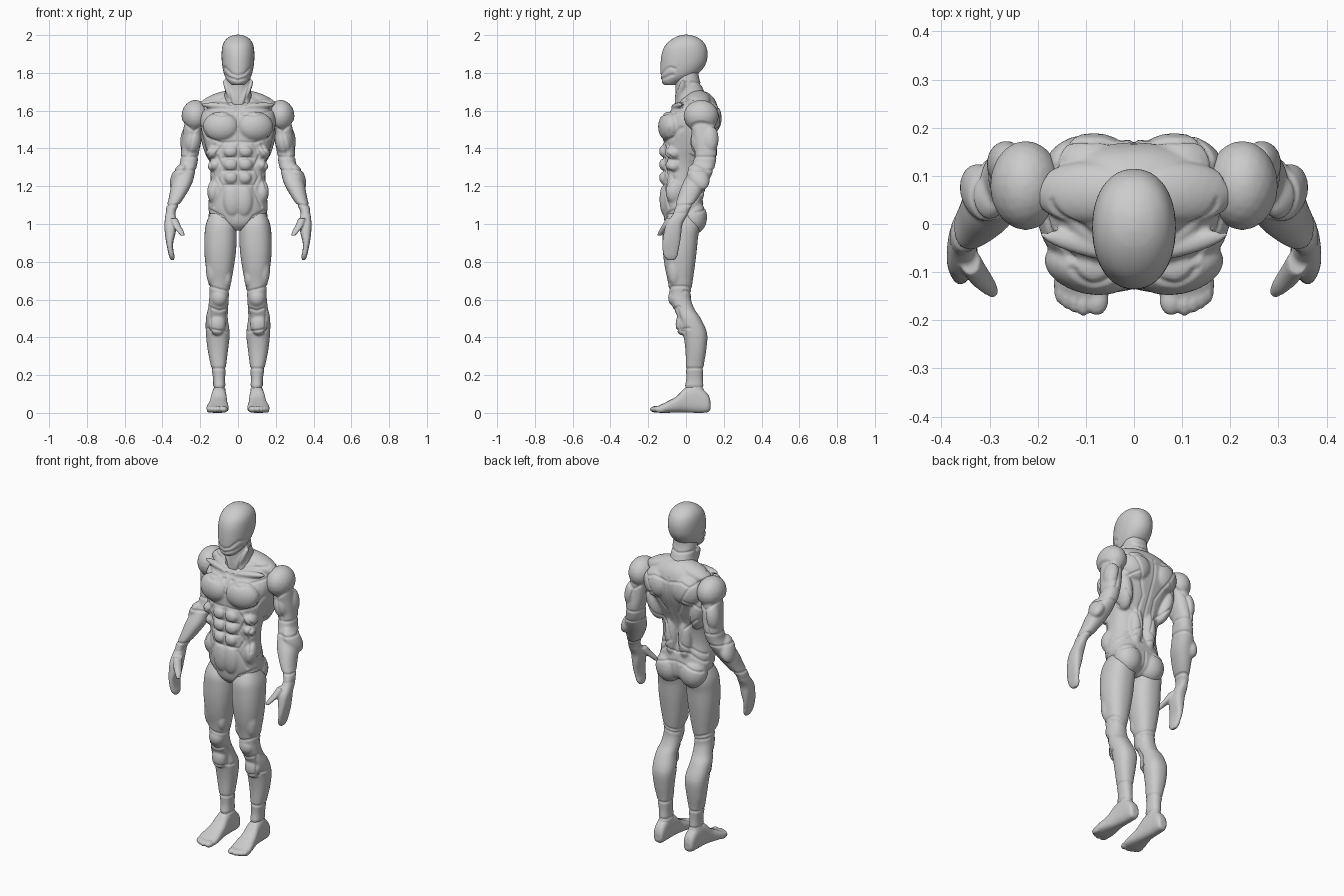
import bpy, bmesh
from math import cos, sin, pi, radians
from mathutils import Vector, Matrix, Euler


def spline(rows, steps=4):
    # Smoothly interpolate rows of section values
    out = []
    for i in range(len(rows) - 1):
        p = [rows[max(0, min(len(rows) - 1, i + k))] for k in (-1, 0, 1, 2)]
        for s in range(steps):
            t = s / steps
            out.append([b + 0.5 * t * (c - a + t * (2*a - 5*b + 4*c - d + t * (3*(b - c) + d - a)))
                        for a, b, c, d in zip(*p)])
        out[-steps] = list(p[1])
    out.append(list(rows[-1]))
    return out


def loft(bm, rows, axis="Z", power=2.3, n=32):
    # rows: position along axis, then min/max of the two cross directions
    def sp(v):
        return abs(v) ** (2 / power) * (1 if v > 0 else -1)
    rings = []
    for t, a0, a1, b0, b1 in spline(rows):
        ring = []
        for k in range(n):
            w = 2 * pi * k / n
            a = (a0 + a1) / 2 + (a1 - a0) / 2 * sp(cos(w))
            b = (b0 + b1) / 2 + (b1 - b0) / 2 * sp(sin(w))
            ring.append(bm.verts.new((a, b, t) if axis == "Z" else (a, t, b)))
        rings.append(ring)
    for r, s in zip(rings, rings[1:]):
        for k in range(n):
            bm.faces.new((r[k], r[(k + 1) % n], s[(k + 1) % n], s[k]))
    bm.faces.new(rings[0])
    bm.faces.new(rings[-1])


def ball(bm, c, r, rot=(0, 0, 0), both=False):
    # Muscle bulge, optionally on both sides
    for s in ((1, -1) if both else (1,)):
        e = Euler((radians(rot[0]), s * radians(rot[1]), s * radians(rot[2])))
        m = Matrix.LocRotScale(Vector((s * c[0], c[1], c[2])), e, Vector(r))
        bmesh.ops.create_icosphere(bm, subdivisions=3, radius=1, matrix=m)


def seam_distance(p, a, b):
    d = b - a
    t = max(0, min(1, (p - a).dot(d) / d.length_squared))
    return (p - a - d * t).length


def finish(name, bm, seams=(), voxel=0.006, smooth=4, mirror=False, depth=0.006, width=0.009):
    # Fuse the volumes, press in the seams (side, x/z points), mirror
    bmesh.ops.recalc_face_normals(bm, faces=bm.faces[:])
    me = bpy.data.meshes.new(name)
    bm.to_mesh(me)
    bm.free()
    ob = bpy.data.objects.new(name, me)
    bpy.context.collection.objects.link(ob)
    m = ob.modifiers.new("fuse", "REMESH")
    m.mode, m.voxel_size, m.use_smooth_shade = "VOXEL", voxel, True
    m = ob.modifiers.new("soften", "SMOOTH")
    m.factor, m.iterations = 0.5, smooth
    dg = bpy.context.evaluated_depsgraph_get()
    baked = bpy.data.meshes.new_from_object(ob.evaluated_get(dg))
    ob.modifiers.clear()
    ob.data = baked
    segs = [(side, Vector(a), Vector(b)) for side, pts in seams for a, b in zip(pts, pts[1:])]
    moves = []
    for v in baked.vertices:
        p, nrm, best = Vector((abs(v.co.x), v.co.z)), v.normal, width
        for side, a, b in segs:
            if side and nrm.y * side < 0.15:
                continue
            if min(a.y, b.y) - width < p.y < max(a.y, b.y) + width:
                best = min(best, seam_distance(p, a, b))
        if best < width:
            moves.append((v, nrm * (-depth * (1 - best / width))))
    for v, d in moves:
        v.co += d
    baked.polygons.foreach_set("use_smooth", [True] * len(baked.polygons))
    if mirror:
        ob.modifiers.new("mirror", "MIRROR")
    return ob


def ring_seam(z, x0=0.0, x1=0.45, side=0):
    return (side, [(x0, z), (x1, z)])


F, B = -1, 1

# Head: smooth mask with jaw seam
bm = bmesh.new()
head = [(1.735, .032, -.115, -.055), (1.75, .048, -.128, -.025), (1.775, .066, -.134, .03),
        (1.805, .077, -.136, .075), (1.85, .085, -.135, .106), (1.90, .087, -.129, .115),
        (1.94, .083, -.114, .107), (1.97, .070, -.086, .087), (1.992, .045, -.05, .052),
        (2.002, .014, -.015, .018)]
loft(bm, [(z, -r, r, a, b) for z, r, a, b in head], power=2.15)
finish("head", bm, [(F, [(0, 1.785), (.035, 1.795), (.07, 1.83), (.088, 1.81)]),
                    (F, [(0, 1.76), (.05, 1.775), (.07, 1.79)])], smooth=3)

# Neck with side tendons
bm = bmesh.new()
neck = [(1.60, .085, -.055, .13), (1.66, .075, -.058, .115), (1.72, .067, -.056, .088),
        (1.77, .066, -.06, .07), (1.82, .062, -.06, .065)]
loft(bm, [(z, -r, r, a, b) for z, r, a, b in neck])
ball(bm, (.04, -.03, 1.69), (.02, .025, .085), (-12, 25, 0), True)
finish("neck", bm, [(F, [(.03, 1.60), (.045, 1.68), (.07, 1.77)]), (B, [(0, 1.74), (.07, 1.75)])])

# Torso: core with chest, belly, back and seat muscles
bm = bmesh.new()
torso = [(.965, .03, -.08, .03), (1.0, .10, -.11, .085), (1.06, .152, -.12, .098),
         (1.13, .155, -.125, .088), (1.22, .145, -.124, .075), (1.32, .15, -.122, .09),
         (1.42, .176, -.122, .13), (1.50, .195, -.12, .163), (1.57, .20, -.10, .175),
         (1.63, .165, -.06, .165), (1.67, .11, -.02, .145), (1.70, .06, .0, .11)]
loft(bm, [(z, -r, r, a, b) for z, r, a, b in torso], power=2.4)
for c, r, rot in [
    ((.092, -.088, 1.515), (.096, .058, .08), (0, 0, 12)),      # chest
    ((.095, .065, 1.655), (.12, .065, .042), (0, 18, 0)),       # neck-to-shoulder slope
    ((.10, -.045, 1.625), (.10, .022, .017), (0, -4, 15)),      # collarbone
    ((.10, .135, 1.56), (.085, .052, .085), (0, 0, -12)),       # shoulder blade
    ((.145, .065, 1.44), (.048, .075, .13), (0, 12, 0)),        # side of the back
    ((.045, .07, 1.24), (.04, .035, .13), (0, 0, 0)),           # lower back
    ((.038, -.118, 1.385), (.038, .024, .033), (0, 10, 0)),     # belly rows
    ((.038, -.118, 1.315), (.038, .024, .033), (0, 0, 0)),
    ((.036, -.118, 1.245), (.036, .024, .033), (0, 0, 0)),
    ((.03, -.11, 1.13), (.05, .03, .09), (0, 0, 0)),
    ((.125, -.065, 1.38), (.045, .05, .035), (0, 25, 25)),      # ribs
    ((.12, -.065, 1.31), (.04, .045, .032), (0, 25, 25)),
    ((.12, -.05, 1.17), (.04, .06, .07), (0, 0, 20)),           # waist
    ((.078, .04, 1.035), (.08, .072, .09), (0, 0, 0)),          # seat
]:
    ball(bm, c, r, rot, True)
finish("torso", bm, [
    (F, [(0, 1.62), (0, 1.20)]), (F, [(0, 1.435), (.09, 1.43), (.16, 1.455), (.19, 1.51)]),
    (F, [(.02, 1.585), (.09, 1.575), (.19, 1.605)]), (F, [(0, 1.60), (.06, 1.65), (.17, 1.66)]),
    (F, [(.08, 1.425), (.115, 1.37), (.085, 1.30), (.11, 1.25), (.08, 1.19), (.125, 1.09)]),
    (F, [(.125, 1.42), (.16, 1.36), (.13, 1.26), (.15, 1.19)]),
    (F, [(0, 1.35), (.08, 1.35)]), (F, [(0, 1.28), (.08, 1.28)]), (F, [(0, 1.205), (.08, 1.205)]),
    (F, [(.16, 1.08), (.08, 1.04), (.035, .97)]),
    (B, [(0, 1.62), (0, 1.20)]), (B, [(0, 1.60), (.09, 1.62), (.14, 1.60), (.19, 1.64)]),
    (B, [(.14, 1.60), (.04, 1.41), (.05, 1.30), (.16, 1.40)]),
    (B, [(.10, 1.52), (.18, 1.47)]), (B, [(.05, 1.30), (.03, 1.22), (.15, 1.15)]),
    (B, [(0, 1.15), (.06, 1.17), (.15, 1.11)]), (B, [(0, 1.10), (.06, 1.09), (.16, 1.06)]),
    (B, [(0, 1.10), (0, .96)]),
])

# Arms: shoulder cap, upper arm and forearm
bm = bmesh.new()
loft(bm, [(1.62, .17, .25, .04, .13), (1.55, .18, .28, .02, .15), (1.45, .192, .296, .035, .16),
          (1.38, .206, .302, .045, .165), (1.32, .215, .308, .035, .156), (1.27, .228, .33, .01, .14),
          (1.21, .245, .353, -.02, .108), (1.14, .285, .366, -.045, .065), (1.08, .325, .381, -.06, .022),
          (1.05, .33, .383, -.07, .01)])
ball(bm, (.225, .08, 1.572), (.074, .093, .085))
ball(bm, (.24, .07, 1.44), (.045, .048, .075), (0, -8, 0))
ball(bm, (.265, .125, 1.45), (.04, .048, .08), (0, -8, 0))
ball(bm, (.315, .065, 1.25), (.038, .055, .08), (25, -25, 0))
finish("arm", bm, [(0, [(.17, 1.535), (.235, 1.49), (.31, 1.55)]), (0, [(.235, 1.49), (.265, 1.36)]),
                   ring_seam(1.355), ring_seam(1.285), ring_seam(1.10)], mirror=True)

# Hands: curled mitten and thumb
bm = bmesh.new()
loft(bm, [(1.08, .335, .375, -.055, .015), (1.05, .331, .384, -.07, .008), (1.0, .325, .389, -.105, -.018),
          (.95, .331, .387, -.118, -.025), (.90, .343, .38, -.125, -.032), (.86, .342, .372, -.124, -.04),
          (.83, .336, .365, -.117, -.046), (.81, .338, .357, -.1, -.06)], power=2.6)
loft(bm, [(1.03, .32, .36, -.105, -.05), (.99, .303, .345, -.128, -.08), (.96, .287, .322, -.145, -.11),
          (.938, .282, .302, -.154, -.13)])
finish("hand", bm, smooth=2, voxel=0.005, mirror=True)

# Legs: thigh, knee and calf
bm = bmesh.new()
loft(bm, [(1.06, .05, .145, -.085, .04), (1.0, .012, .17, -.118, .075), (.93, .007, .178, -.124, .064),
          (.85, .011, .178, -.122, .056), (.77, .022, .17, -.112, .046), (.70, .035, .158, -.097, .036),
          (.64, .046, .151, -.088, .027), (.60, .05, .153, -.085, .027), (.55, .052, .159, -.065, .045),
          (.50, .054, .17, -.042, .078), (.42, .044, .17, -.016, .112), (.33, .053, .16, -.003, .107),
          (.25, .063, .144, -.001, .094), (.18, .068, .132, .001, .09), (.12, .065, .132, -.01, .095),
          (.07, .065, .13, -.01, .1)])
ball(bm, (.10, -.055, .61), (.045, .04, .05))
ball(bm, (.11, -.02, .47), (.045, .035, .06))
ball(bm, (.06, -.06, .72), (.028, .035, .06))
ball(bm, (.135, -.06, .76), (.035, .04, .09))
finish("leg", bm, [(0, [(.03, .64), (.10, .655), (.17, .675)]), (F, [(.03, .56), (.10, .54), (.18, .57)]),
                   (F, [(.03, .43), (.10, .435), (.18, .45)]), ring_seam(.235), ring_seam(.135),
                   (B, [(.02, .62), (.18, .65)]), (F, [(.055, .55), (.06, .43)]),
                   (F, [(.15, .55), (.145, .43)])], mirror=True)

# Feet with toes
bm = bmesh.new()
loft(bm, [(.130, .08, .115, .02, .06), (.115, .067, .13, .003, .10), (.06, .064, .136, 0, .145),
          (0, .06, .142, .002, .135), (-.05, .056, .152, .002, .088), (-.10, .05, .164, 0, .06),
          (-.135, .05, .166, 0, .043), (-.155, .055, .155, .004, .034)], axis="Y", power=2.6)
for i, (x, y, r) in enumerate([(.077, -.158, .024), (.105, -.160, .015), (.124, -.153, .014),
                               (.140, -.145, .013), (.153, -.134, .013)]):
    ball(bm, (x, y, .019), (r, .032, .018))
finish("foot", bm, smooth=2, voxel=0.005, mirror=True)
